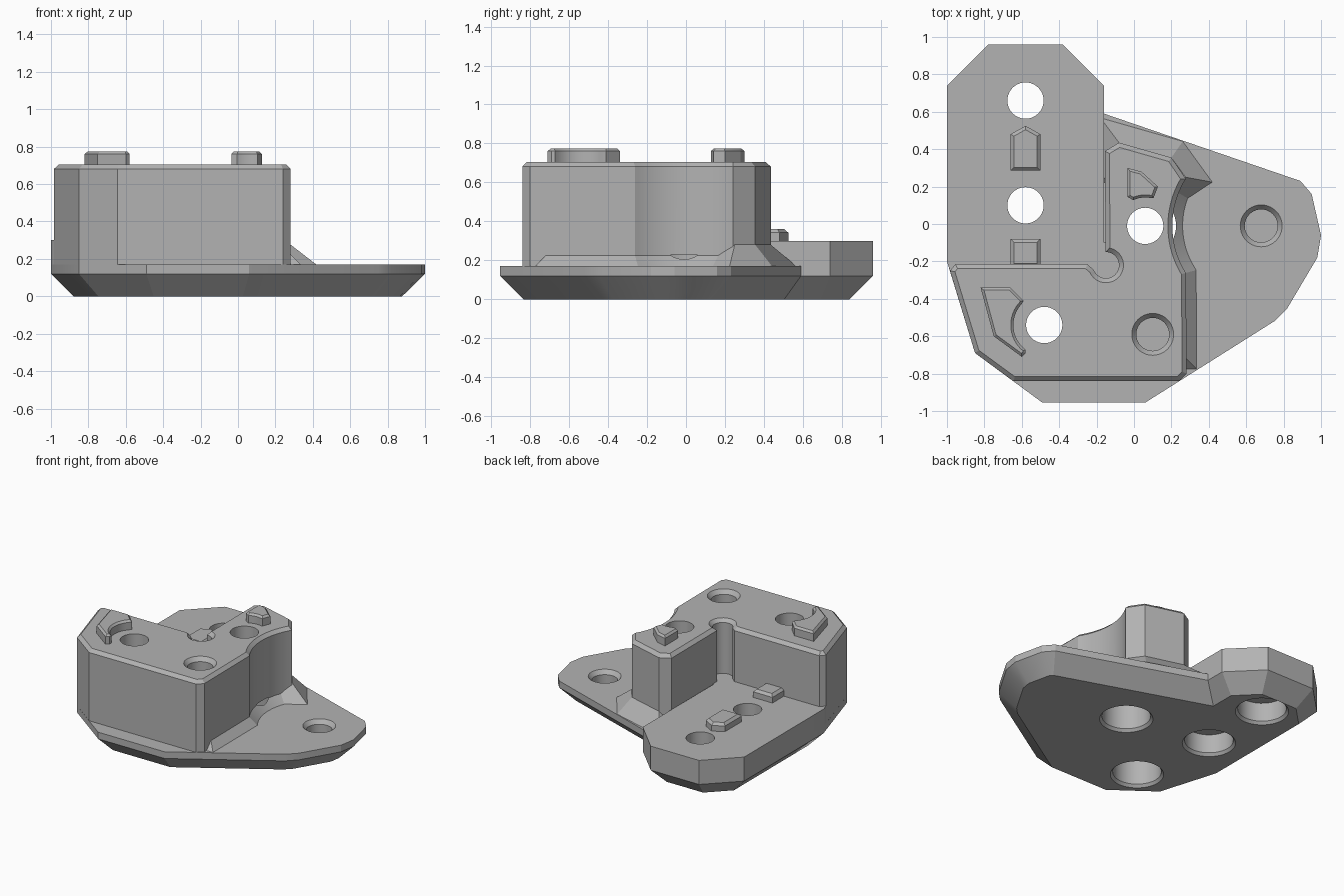
import bpy
import bmesh
from math import cos, sin, radians
from mathutils import Vector

cube = bpy.data.objects.get("Cube")
if cube:
    bpy.data.objects.remove(cube, do_unlink=True)

grey = bpy.data.materials.new("plain grey")
grey.use_nodes = True
COLOUR = (0.45, 0.45, 0.45, 1)
grey.diffuse_color = COLOUR
grey.node_tree.nodes["Principled BSDF"].inputs["Base Color"].default_value = COLOUR


def arc(centre, radius, start, end, steps=16):
    angles = [radians(start + (end - start) * i / steps) for i in range(steps + 1)]
    return [(centre[0] + radius * cos(a), centre[1] + radius * sin(a)) for a in angles]


def circle(centre, radius):
    return arc(centre, radius, 0, 360, 40)[:-1]


def offset(points, distance):
    """Mitred offset of a counter-clockwise outline; positive grows it."""
    result = []
    for i, point in enumerate(points):
        p = Vector(point)
        before = (p - Vector(points[i - 1])).normalized()
        after = (Vector(points[(i + 1) % len(points)]) - p).normalized()
        n1, n2 = Vector((before.y, -before.x)), Vector((after.y, -after.x))
        result.append(p + (n1 + n2) * distance / max(1 + n1.dot(n2), 0.3))
    return result


def loft(name, rings):
    """Solid through stacked outlines, given as (outline, height) pairs."""
    bm = bmesh.new()
    loops = [[bm.verts.new((p[0], p[1], z)) for p in pts] for pts, z in rings]
    for low, high in zip(loops, loops[1:]):
        for i in range(len(low)):
            bm.faces.new((low[i - 1], low[i], high[i], high[i - 1]))
    bm.faces.new(loops[0][::-1])
    bm.faces.new(loops[-1])
    bmesh.ops.recalc_face_normals(bm, faces=bm.faces)
    mesh = bpy.data.meshes.new(name)
    bm.to_mesh(mesh)
    bm.free()
    mesh.materials.append(grey)
    obj = bpy.data.objects.new(name, mesh)
    bpy.context.collection.objects.link(obj)
    return obj


def chamfered(name, outline, bottom, top, size):
    return loft(name, [(outline, bottom), (outline, top - size), (offset(outline, -size), top)])


def lathe(name, centre, profile):
    return loft(name, [(circle(centre, r), z) for r, z in profile])


FLOOR, DECK, ROOF = 0.17, 0.30, 0.705
boss_a, boss_b = (-0.48, -0.54), (0.06, -0.01)
wing_hole, front_hole = (0.68, -0.01), (0.10, -0.59)

# Base plate with its underside chamfer
plate_outline = [(-1, 0.74), (-1, -0.2), (-0.85, -0.69), (-0.49, -0.955), (0.06, -0.955),
                 (0.75, -0.52), (0.82, -0.45), (0.98, -0.18), (1, -0.06), (0.95, 0.16),
                 (0.89, 0.23), (-0.16, 0.59), (-0.16, 0.74), (-0.38, 0.96), (-0.78, 0.96)]
plate = loft("base_plate", [(offset(plate_outline, -0.12), 0), (plate_outline, 0.12),
                            (plate_outline, FLOOR)])

# Raised tongue at the back
tongue_outline = [(-1, 0.74), (-1, -0.2), (-0.984, -0.25), (-0.94, -0.32), (-0.04, -0.32),
                  (-0.04, -0.1), (-0.16, -0.1), (-0.16, 0.74), (-0.38, 0.96), (-0.78, 0.96)]
tongue = loft("raised_tongue", [(tongue_outline, FLOOR), (tongue_outline, DECK)])

# Tall block with a scooped side and a round corner relief
scoop = arc(wing_hole, 0.475, 212, 148, 20)
block_outline = ([(-0.984, -0.25), (-0.85, -0.69), (-0.645, -0.84), (0.24, -0.84),
                  (0.282, -0.80)] + scoop
                 + [(0.2, 0.355), (-0.08, 0.435), (-0.155, 0.39)]
                 + arc((-0.15, -0.22), 0.07, 92, -160, 20)
                 + [(-0.25, -0.215), (-0.955, -0.215)])
block = chamfered("tall_block", block_outline, FLOOR, ROOF, 0.024)

# Sloped feet where the block meets the plate
side_outline = [(0.2, -0.72), (0.28, -0.72)] + scoop + [(0.2, 0.25)]
side_foot = loft("side_foot", [(offset(side_outline, 0.055), FLOOR), (side_outline, 0.225)])
back_outline = [(-0.08, 0.3), (0.2, 0.2), (0.276, 0.25), (0.2, 0.355), (-0.08, 0.435)]
back_foot = loft("back_foot", [(offset(back_outline, 0.1), FLOOR), (back_outline, 0.28)])

# Locating lugs
lugs = [
    chamfered("front_lug", [(-0.82, -0.34), (-0.75, -0.6), (-0.6, -0.71), (-0.58, -0.69)]
              + arc(boss_a, 0.165, 233, 137, 12) + [(-0.59, -0.41), (-0.66, -0.34)],
              ROOF - 0.02, 0.775, 0.014),
    chamfered("back_lug", [(-0.035, 0.3), (-0.035, 0.145)] + arc(boss_b, 0.152, 115, 78, 6)
              + [(0.105, 0.14), (0.128, 0.2), (0.04, 0.28)], ROOF - 0.02, 0.775, 0.014),
    chamfered("pointed_key", [(-0.66, 0.285), (-0.5, 0.285), (-0.5, 0.48), (-0.58, 0.525),
                              (-0.66, 0.48)], DECK - 0.02, 0.36, 0.018),
    chamfered("square_key", [(-0.66, -0.23), (-0.5, -0.23), (-0.5, -0.08), (-0.66, -0.08)],
              DECK - 0.02, 0.36, 0.018),
]

# Screw holes, counterbored from below, and blind holes from above
cutters = []
for centre, depth in (((-0.58, 0.66), 0.16), ((-0.58, 0.10), 0.16), (boss_a, 0.23), (boss_b, 0.23)):
    cutters.append(lathe("screw_cutter", centre, [(0.19, -0.01), (0.165, 0.02), (0.165, depth),
                                                  (0.097, depth), (0.097, 1)]))
for centre, top, depth in ((wing_hole, FLOOR, 0.12), (front_hole, ROOF, 0.3)):
    cutters.append(lathe("blind_cutter", centre, [(0.088, top - depth), (0.088, top - 0.03),
                                                  (0.112, top), (0.112, top + 0.05)]))

for part in (plate, tongue, block, side_foot, back_foot):
    bpy.context.view_layer.objects.active = part
    for cutter in cutters:
        cut = part.modifiers.new("hole", 'BOOLEAN')
        cut.operation = 'DIFFERENCE'
        cut.solver = 'EXACT'
        cut.object = cutter
        bpy.ops.object.modifier_apply(modifier=cut.name)
for cutter in cutters:
    bpy.data.objects.remove(cutter, do_unlink=True)

# Smooth the round walls, keep edges sharp
bpy.ops.object.select_all(action='DESELECT')
for part in [plate, tongue, block, side_foot, back_foot] + lugs:
    part.select_set(True)
bpy.context.view_layer.objects.active = plate
bpy.ops.object.shade_smooth_by_angle(angle=radians(20))
